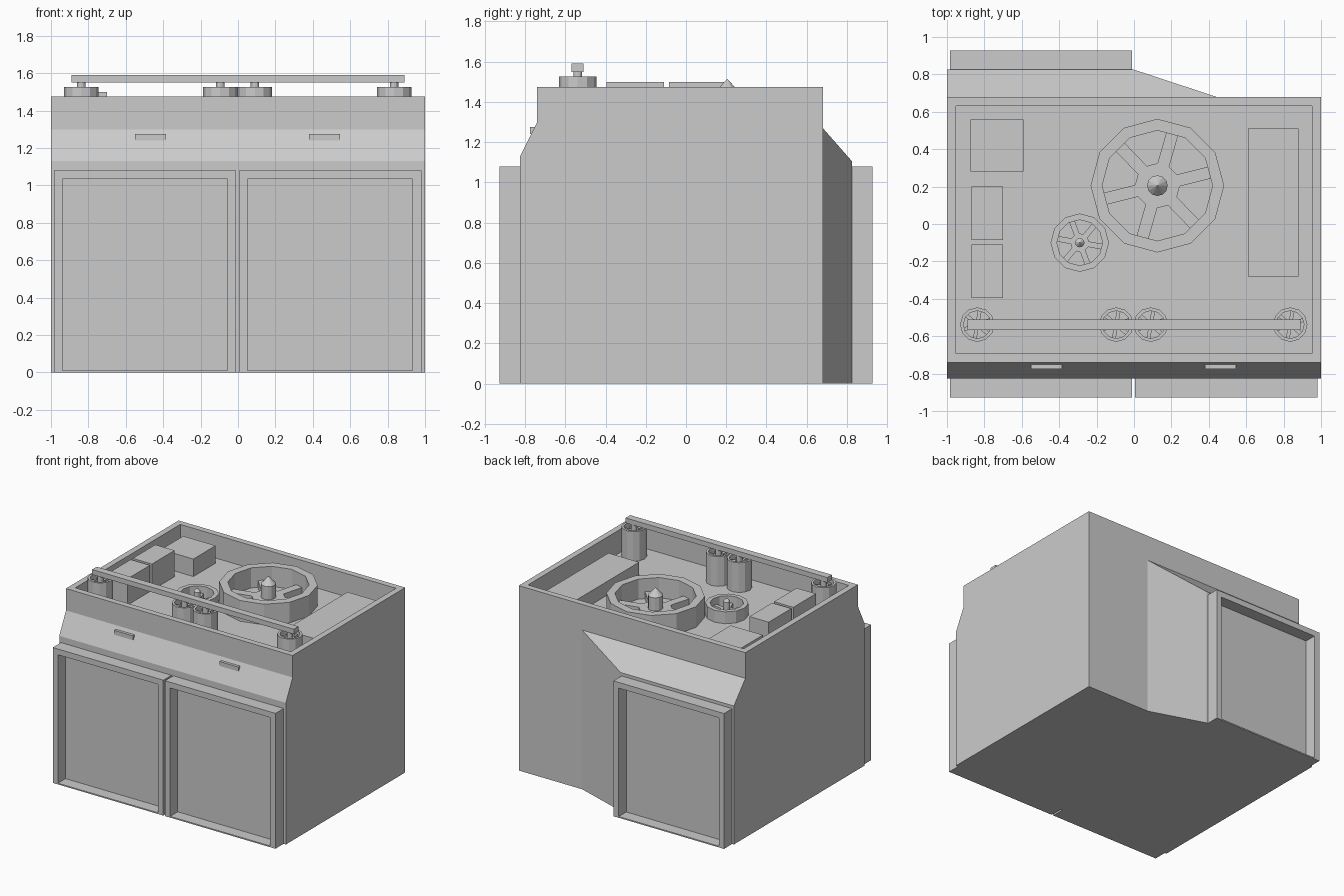
import bpy, bmesh, math
from mathutils import Matrix, Vector

old = bpy.data.objects.get("Cube")
if old:
    bpy.data.objects.remove(old)

# Single plain grey for the whole model
grey = bpy.data.materials.new("plain_grey")
grey.use_nodes = True
grey.diffuse_color = (0.6, 0.6, 0.6, 1)
grey.node_tree.nodes["Principled BSDF"].inputs["Base Color"].default_value = (0.6, 0.6, 0.6, 1)

FLOOR = 1.29   # floor of the sunken roof
ROOF = 1.475   # top of the rim


def finish(name, bm):
    bmesh.ops.recalc_face_normals(bm, faces=bm.faces)
    mesh = bpy.data.meshes.new(name)
    bm.to_mesh(mesh)
    bm.free()
    mesh.materials.append(grey)
    obj = bpy.data.objects.new(name, mesh)
    bpy.context.collection.objects.link(obj)
    return obj


def add_box(bm, lo, hi):
    lo, hi = Vector(lo), Vector(hi)
    m = Matrix.Translation((lo + hi) / 2) @ Matrix.Diagonal((*(hi - lo), 1))
    return bmesh.ops.create_cube(bm, size=1, matrix=m)["verts"]


def box(name, lo, hi):
    bm = bmesh.new()
    add_box(bm, lo, hi)
    return finish(name, bm)


def add_drum(bm, x, y, r, z0, z1, r_top=None, sides=12):
    m = Matrix.Translation((x, y, (z0 + z1) / 2))
    bmesh.ops.create_cone(bm, cap_ends=True, segments=sides, radius1=r,
                          radius2=r if r_top is None else r_top,
                          depth=z1 - z0, matrix=m)


def sink(bm, direction, margin, depth):
    """Inset the outermost face in a direction and push it straight in."""
    bm.normal_update()
    d = Vector(direction)
    facing = [f for f in bm.faces if f.normal.dot(d) > 0.99]
    face = max(facing, key=lambda f: f.calc_center_median().dot(d))
    bmesh.ops.inset_region(bm, faces=[face], thickness=margin)
    bmesh.ops.inset_region(bm, faces=[face], thickness=0, depth=-depth)
    return face


# Main body: side profile swept across x, with a sunken roof
profile = [(-0.825, 0), (-0.825, 1.13), (-0.74, 1.30), (-0.74, ROOF), (0.68, ROOF), (0.68, 0)]
bm = bmesh.new()
face = bm.faces.new([bm.verts.new((-1, y, z)) for y, z in profile])
swept = bmesh.ops.extrude_face_region(bm, geom=[face])["geom"]
bmesh.ops.translate(bm, vec=(2, 0, 0), verts=[v for v in swept if isinstance(v, bmesh.types.BMVert)])
bmesh.ops.recalc_face_normals(bm, faces=bm.faces)
sink(bm, (0, 0, 1), 0.068, ROOF - FLOOR)
finish("body", bm)

# Rear bay with a sloped top and a tapering side
outline = [(-1, 0.68, 1.27), (-1, 0.825, 1.105), (0, 0.825, 1.105), (0.44, 0.68, 1.27)]
bm = bmesh.new()
low = [bm.verts.new((x, y, 0)) for x, y, z in outline]
high = [bm.verts.new(p) for p in outline]
bm.faces.new(low)
bm.faces.new(high)
for i in range(4):
    j = (i + 1) % 4
    bm.faces.new((low[i], low[j], high[j], high[i]))
finish("rear_bay", bm)


# Doors: frame with a deep panel whose lower edge almost reaches the ground
def door(name, x0, x1, side):
    y0, y1 = sorted((side * 0.825, side * 0.928))
    bm = bmesh.new()
    add_box(bm, (x0, y0, 0), (x1, y1, 1.08))
    panel = sink(bm, (0, side, 0), 0.065, 0.095)
    for v in bm.verts:
        if 0.01 < v.co.z < 0.2:
            v.co.z = 0.01
    finish(name, bm)


door("front_door_right", -0.985, -0.01, -1)
door("front_door_left", 0.005, 0.98, -1)
door("rear_door", -0.985, -0.01, 1)

# Handles on the sloped front
for side, x in (("right", -0.467), ("left", 0.463)):
    box("handle_" + side, (x - 0.083, -0.775, 1.24), (x + 0.083, -0.735, 1.275))

# Boxes on the sunken roof
box("roof_box_rear", (-0.875, 0.28, FLOOR), (-0.59, 0.56, 1.43))
box("roof_box_middle", (-0.87, -0.085, FLOOR), (-0.70, 0.20, 1.50))
box("roof_box_front", (-0.87, -0.395, FLOOR), (-0.70, -0.11, 1.50))
box("roof_slab", (0.61, -0.28, FLOOR), (0.88, 0.51, 1.40))


# Open drum holding a hub and six spokes
def wheel(name, x, y, r, wall, top, base, spoke_top, hub, width, angle):
    bm = bmesh.new()
    add_drum(bm, x, y, r, FLOOR, top)
    sink(bm, (0, 0, 1), wall, top - base)
    finish(name + "_ring", bm)

    bm = bmesh.new()
    add_drum(bm, x, y, hub, base, spoke_top)
    for k in range(6):
        verts = add_box(bm, (0, -width / 2, base), (r - wall, width / 2, spoke_top))
        turn = Matrix.Rotation(math.radians(angle + 60 * k), 4, 'Z')
        bmesh.ops.transform(bm, matrix=Matrix.Translation((x, y, 0)) @ turn, verts=verts)
    finish(name + "_spokes", bm)


# Pointed post in the middle of a fan
def post(name, x, y, r, shoulder, tip):
    bm = bmesh.new()
    add_drum(bm, x, y, r, FLOOR, shoulder)
    add_drum(bm, x, y, r, shoulder, tip, r_top=0)
    finish(name, bm)


wheel("large_fan", 0.125, 0.205, 0.357, 0.062, 1.455, FLOOR + 0.005, 1.35, 0.12, 0.065, 14)
post("large_fan_post", 0.125, 0.205, 0.055, 1.455, 1.515)
wheel("small_fan", -0.29, -0.10, 0.156, 0.034, 1.385, FLOOR + 0.005, 1.33, 0.05, 0.03, 50)
post("small_fan_post", -0.29, -0.10, 0.025, 1.40, 1.425)

# Row of canisters carrying the long bar
for i, x in enumerate((-0.838, -0.095, 0.09, 0.835)):
    name = "canister_%d" % (i + 1)
    wheel(name, x, -0.538, 0.092, 0.018, 1.527, 1.45, 1.50, 0.03, 0.02, 20)
    bm = bmesh.new()
    add_drum(bm, x, -0.538, 0.022, 1.45, 1.555)
    finish(name + "_pin", bm)
box("top_bar", (-0.89, -0.568, 1.55), (0.89, -0.51, 1.59))
